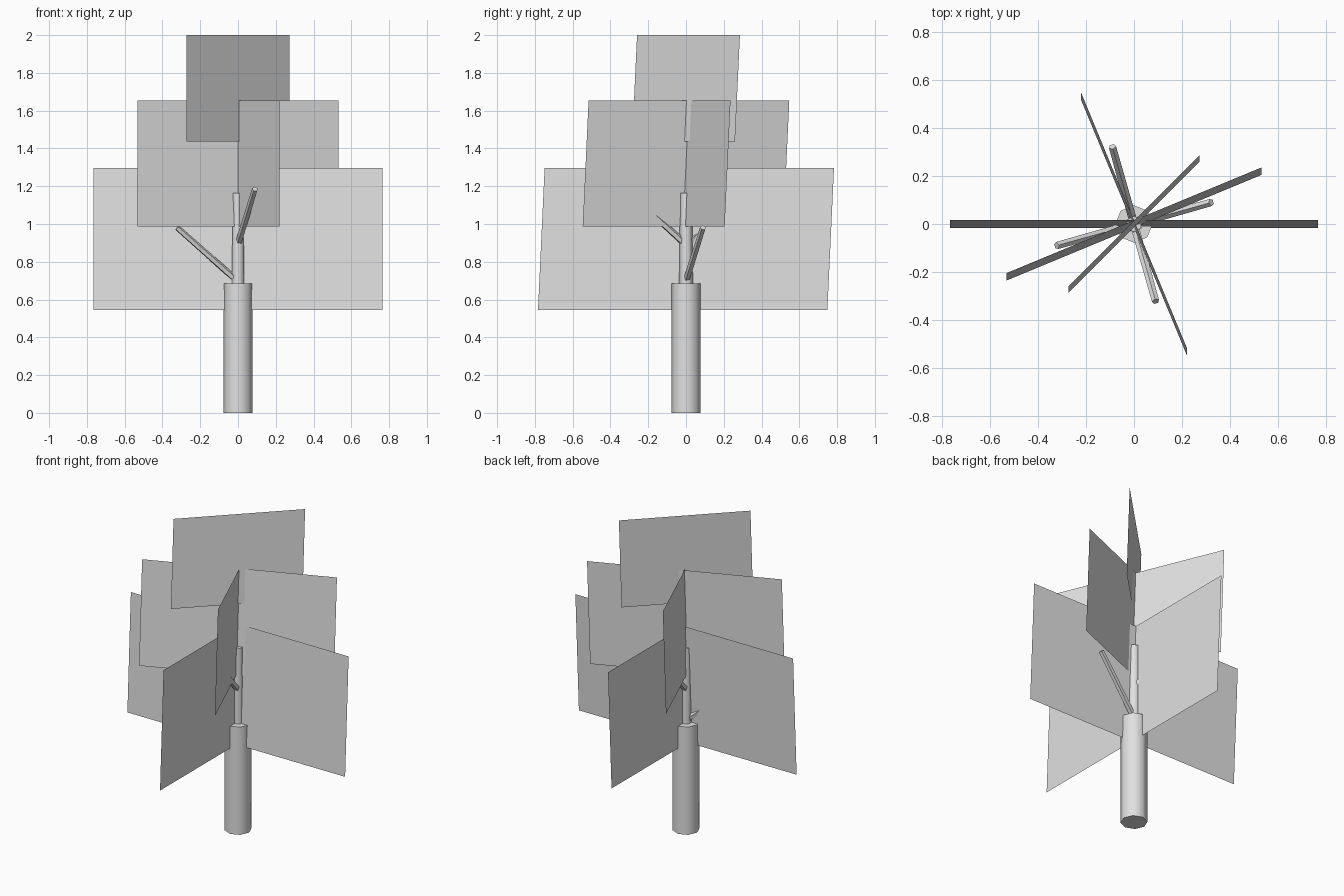
import bpy, bmesh, math
from mathutils import Vector

if "Cube" in bpy.data.objects:
    bpy.data.objects.remove(bpy.data.objects["Cube"])

grey = bpy.data.materials.new("pale_grey")
grey.diffuse_color = (0.75, 0.75, 0.75, 1)
grey.use_nodes = True
grey.node_tree.nodes["Principled BSDF"].inputs["Base Color"].default_value = grey.diffuse_color

LEAN = 0.0467  # backward lean of the foliage cards


def add_object(name, bm, smooth=False):
    mesh = bpy.data.meshes.new(name)
    bm.to_mesh(mesh)
    bm.free()
    mesh.materials.append(grey)
    obj = bpy.data.objects.new(name, mesh)
    bpy.context.collection.objects.link(obj)
    if smooth:
        bpy.ops.object.select_all(action='DESELECT')
        obj.select_set(True)
        bpy.context.view_layer.objects.active = obj
        bpy.ops.object.shade_smooth_by_angle(angle=math.radians(61))
    return obj


def limb(name, start, end, r1, r2, sides):
    """Capped tapered prism between two points."""
    start, end = Vector(start), Vector(end)
    axis = end - start
    bm = bmesh.new()
    bmesh.ops.create_cone(bm, cap_ends=True, segments=sides,
                          radius1=r1, radius2=r2, depth=axis.length)
    turn = axis.to_track_quat('Z', 'Y').to_matrix().to_4x4()
    bmesh.ops.transform(bm, matrix=turn, verts=bm.verts)
    bmesh.ops.translate(bm, vec=(start + end) / 2, verts=bm.verts)
    return add_object(name, bm, smooth=True)


def card(name, half_width, angle, z0, z1):
    """Flat foliage sheet through the trunk axis, leaning slightly back."""
    c, s = math.cos(math.radians(angle)), math.sin(math.radians(angle))
    shift = LEAN * (z1 - z0) / 2
    corners = [(-1, z0, -shift), (1, z0, -shift), (1, z1, shift), (-1, z1, shift)]
    bm = bmesh.new()
    bm.faces.new([bm.verts.new((k * half_width * c, k * half_width * s + dy, z))
                  for k, z, dy in corners])
    return add_object(name, bm)


# Trunk and the thin stem above it
limb("trunk", (0, 0, 0), (0, 0, 0.685), 0.078, 0.078, 8)
limb("upper_stem", (0, 0, 0.68), (0, 0, 1.165), 0.036, 0.034, 6)

# Two opposite pairs of branches: a low pair and a high pair
for side in (1, -1):
    tag = "right" if side > 0 else "left"
    limb("low_branch_" + tag, (0, 0, 0.695),
         (0.322 * side, 0.09 * side, 0.98), 0.018, 0.016, 5)
    limb("high_branch_" + tag, (0, 0, 0.89),
         (0.09 * side, -0.322 * side, 1.185), 0.018, 0.016, 5)

# Foliage cards: crossed pairs below, one sheet on top
for i in range(2):
    card(f"lower_foliage_{i + 1}", 0.766, 90 * i, 0.545, 1.297)
    card(f"middle_foliage_{i + 1}", 0.575, 22.5 + 90 * i, 0.988, 1.653)
card("top_foliage", 0.385, 45, 1.437, 2.0)
